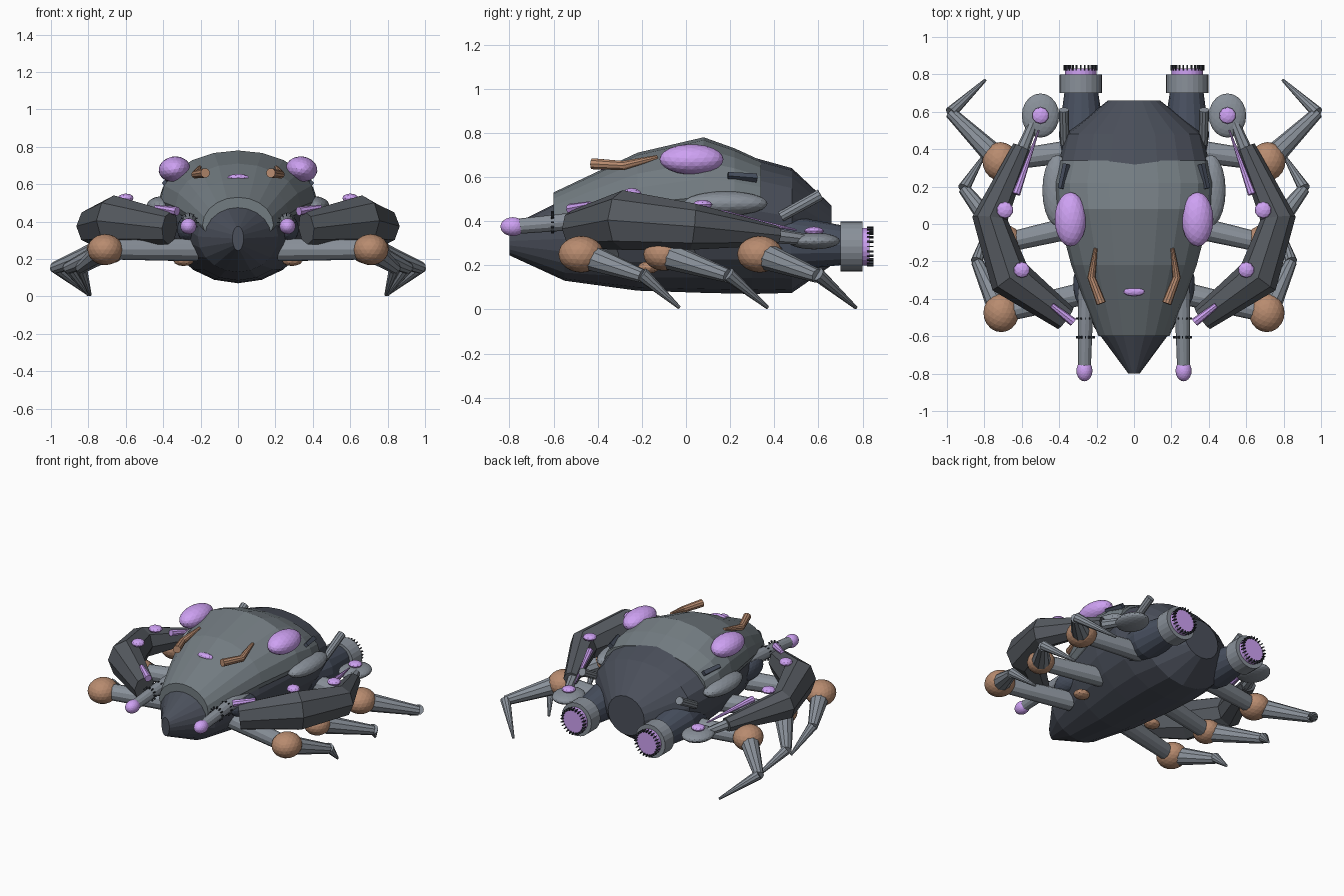
import bpy, bmesh, math
from mathutils import Vector, Matrix

if "Cube" in bpy.data.objects:
    bpy.data.objects.remove(bpy.data.objects["Cube"])


def mat(name, r, g, b):
    m = bpy.data.materials.new(name)
    m.diffuse_color = (r, g, b, 1)
    m.use_nodes = True
    m.node_tree.nodes["Principled BSDF"].inputs["Base Color"].default_value = m.diffuse_color
    return m


DARK = mat("dark_plate", .07, .08, .105)
ARM = mat("arm_plate", .09, .10, .115)
BLUE = mat("blue_steel", .065, .08, .115)
GREY = mat("grey_plate", .17, .20, .22)
STEEL = mat("steel", .25, .28, .32)
BROWN = mat("copper", .48, .26, .16)
GLOW = mat("purple_glow", .62, .36, .90)
BLACK = mat("black_fin", .03, .035, .045)


def finish(bm, name, material):
    bmesh.ops.recalc_face_normals(bm, faces=bm.faces)
    me = bpy.data.meshes.new(name)
    bm.to_mesh(me)
    bm.free()
    me.materials.append(material)
    ob = bpy.data.objects.new(name, me)
    bpy.context.collection.objects.link(ob)
    return ob


def loft(name, stations, material, sides=12, along_y=False):
    """stations: (centre, side radius, up radius, [down radius])"""
    bm = bmesh.new()
    pts = [Vector(s[0]) for s in stations]
    rings = []
    for i, s in enumerate(stations):
        t = (pts[min(i + 1, len(pts) - 1)] - pts[max(i - 1, 0)]).normalized()
        if along_y:
            t = Vector((0, 1, 0))
        u = t.cross(Vector((0, 0, 1))).normalized()
        v = u.cross(t)
        ring = []
        for k in range(sides):
            a = 2 * math.pi * k / sides
            h = s[2] if math.sin(a) >= 0 or len(s) < 4 else s[3]
            ring.append(bm.verts.new(pts[i] + u * s[1] * math.cos(a) + v * h * math.sin(a)))
        rings.append(ring)
    for a, b in zip(rings, rings[1:]):
        for k in range(sides):
            j = (k + 1) % sides
            bm.faces.new((a[k], a[j], b[j], b[k]))
    bm.faces.new(rings[0])
    bm.faces.new(rings[-1])
    return finish(bm, name, material)


def ball(name, c, r, material, sub=3, rot=(0, 0, 0)):
    bm = bmesh.new()
    bmesh.ops.create_icosphere(bm, subdivisions=sub, radius=1)
    ob = finish(bm, name, material)
    ob.location, ob.scale, ob.rotation_euler = c, r, rot
    return ob


def rod(name, pts, radii, material, sides=10):
    return loft(name, [(p, r, r) for p, r in zip(pts, radii)], material, sides)


def fin_ring(name, c, radius, size, count):
    """small blocks around a y axis"""
    bm = bmesh.new()
    for k in range(count):
        m = (Matrix.Translation(c) @ Matrix.Rotation(2 * math.pi * k / count, 4, 'Y')
             @ Matrix.Translation((radius, 0, 0)) @ Matrix.Diagonal((*size, 1)))
        bmesh.ops.create_cube(bm, size=1, matrix=m)
    return finish(bm, name, BLACK)


# main hull: y, half width, widest z, top z, bottom z
hull = [(-.80, .03, .31, .375, .245), (-.55, .215, .32, .50, .13), (-.22, .32, .40, .66, .085),
        (.08, .39, .44, .74, .075), (.30, .41, .45, .69, .07), (.48, .365, .42, .64, .075),
        (.66, .14, .335, .47, .20)]
loft("hull", [((0, y, z), w, t - z, z - b) for y, w, z, t, b in hull], DARK, 20, True)
# upper shell
shell = [(-.60, .19, .38, .53, .30), (-.40, .27, .44, .625, .34), (-.22, .335, .48, .71, .36),
         (.08, .415, .51, .78, .38), (.22, .425, .51, .73, .38), (.34, .395, .50, .675, .38)]
loft("upper_shell", [((0, y, z), w, t - z, z - b) for y, w, z, t, b in shell], GREY, 20, True)
ball("brow_light", (0, -.36, .635), (.06, .026, .02), GLOW, 2)

for s, side in ((1, "right"), (-1, "left")):
    def P(x, y, z):
        return Vector((s * x, y, z))

    def N(part):
        return side + "_" + part

    # eyes, antennae and shell details
    ball(N("eye"), P(.34, .025, .68), (.085, .145, .068), GLOW, 3, (0, s * .15, 0))
    rod(N("antenna"), [P(.205, -.13, .69), P(.228, -.285, .652), P(.175, -.425, .66)],
        [.01, .022, .026], BROWN)
    ball(N("flank_pod"), P(.41, .18, .48), (.08, .19, .055), STEEL)
    rod(N("exhaust_pipe"), [P(.37, .43, .42), P(.375, .61, .52)], [.025, .027], STEEL)
    rod(N("vent"), [P(.36, .32, .595), P(.39, .19, .605)], [.021, .018], BLUE, 4)

    # front guns
    ball(N("gun_mount"), P(.265, -.32, .36), (.06, .13, .075), BLUE)
    rod(N("gun_barrel"), [P(.255, -.30, .41), P(.26, -.50, .40), P(.265, -.78, .375)],
        [.045, .04, .034], STEEL, 12)
    ball(N("gun_tip"), P(.265, -.785, .375), (.043, .056, .043), GLOW)
    for y in (-.505, -.605):
        fin_ring(N("gun_fins"), P(.26, y, .395), .043, (.016, .012, .006), 12)

    # rear thrusters
    rod(N("thruster_body"), [P(.27, .30, .31), P(.28, .48, .30), P(.282, .72, .29)],
        [.10, .122, .088], BLUE, 16)
    rod(N("thruster_collar"), [P(.285, .70, .285), P(.285, .80, .285)], [.114, .114], STEEL, 24)
    rod(N("thruster_glow"), [P(.285, .79, .285), P(.285, .832, .285)], [.085, .085], GLOW, 24)
    fin_ring(N("thruster_fins"), P(.285, .835, .285), .084, (.014, .03, .006), 24)

    # curved armoured arm with rear pad
    loft(N("arm"), [(P(.365, -.505, .365), .07, .088), (P(.665, -.285, .405), .115, .135),
                    (P(.77, .03, .375), .095, .105), (P(.60, .41, .335), .05, .045)], ARM, 8)
    rod(N("arm_wrist"), [P(.60, .39, .335), P(.53, .56, .315)], [.035, .025], STEEL, 8)
    ball(N("arm_pad"), P(.50, .58, .31), (.1, .118, .038), STEEL)
    ball(N("pad_button"), P(.50, .58, .355), (.045, .045, .02), GLOW, 2)
    ball(N("arm_button_rear"), P(.69, .075, .475), (.045, .045, .022), GLOW, 2)
    ball(N("arm_button_front"), P(.60, -.245, .525), (.043, .043, .025), GLOW, 2)
    rod(N("arm_spike"), [P(.63, .16, .43), P(.51, .50, .36)], [.022, .004], GLOW, 8)
    rod(N("arm_front_light"), [P(.325, -.525, .455), P(.44, -.435, .475)], [.024, .015], GLOW, 8)

    # three legs: hip, knee, ankle, tip
    ball(N("hip_joint"), P(.29, -.17, .19), (.055, .05, .028), BROWN, 2)
    legs = [((.22, -.36), (.71, -.475), (.84, -.20), (.79, -.03), .10),
            ((.25, .00), (.685, -.10), (.91, .19), (.80, .37), .09),
            ((.26, .40), (.715, .335), (.98, .595), (.795, .77), .10)]
    for name, (hip, knee, ankle, tip, r) in zip(("front", "middle", "rear"), legs):
        rod(N(name + "_thigh"), [P(*hip, .25), P(*knee, .25)], [.062, .052], STEEL, 12)
        ball(N(name + "_knee"), P(*knee, .25), (r * .95, r * 1.03, r * .83), BROWN)
        rod(N(name + "_shin"), [P(*knee, .25), P(*ankle, .152)], [.065, .032], STEEL, 10)
        rod(N(name + "_claw"), [P(*ankle, .16), P(*tip, .008)], [.033, .008], STEEL, 10)
